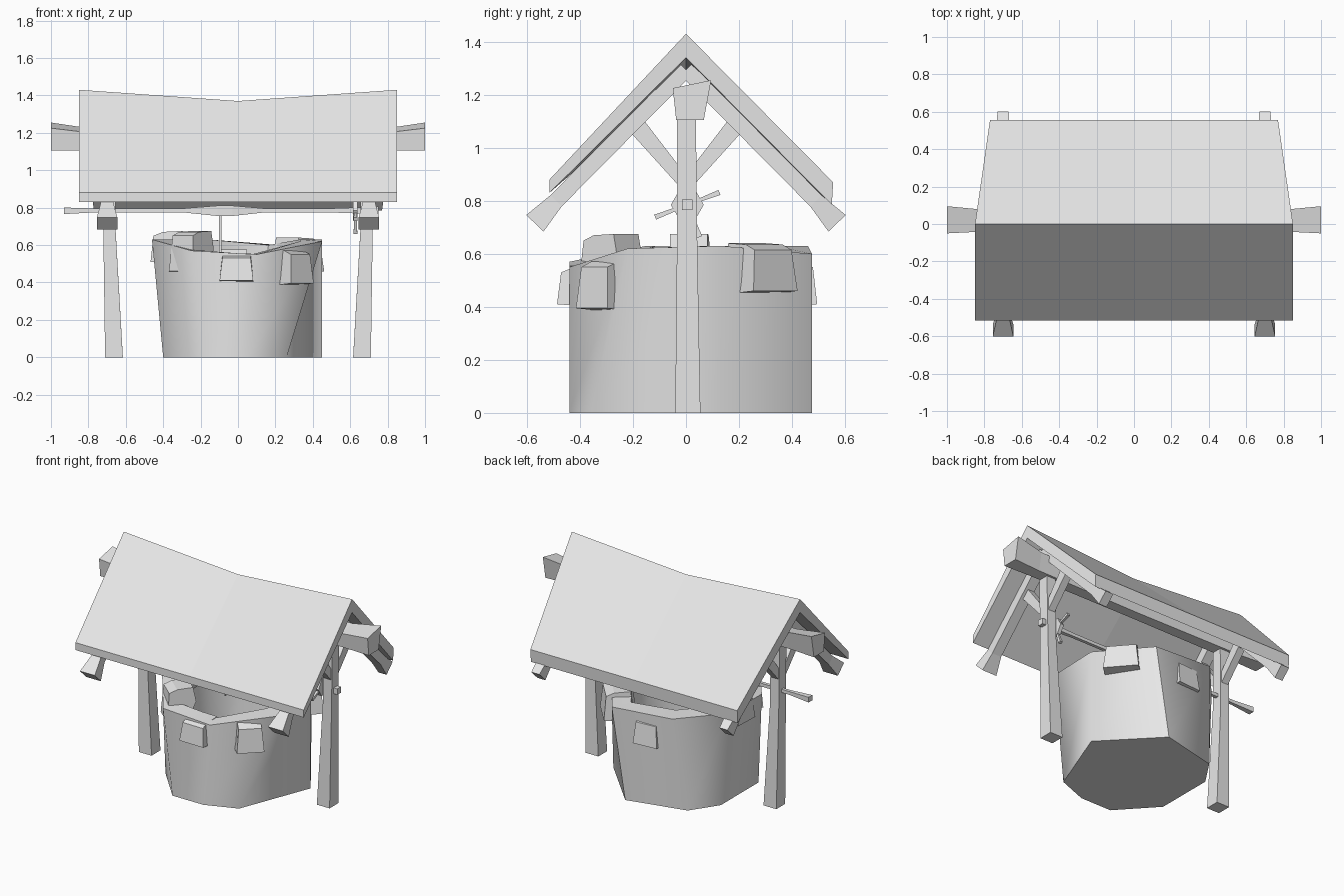
import bpy, bmesh, math
from mathutils import Vector

cube = bpy.data.objects.get("Cube")
if cube:
    bpy.data.objects.remove(cube, do_unlink=True)

grey = bpy.data.materials.new("light_grey")
grey.use_nodes = True
grey.diffuse_color = (0.8, 0.8, 0.8, 1)
grey.node_tree.nodes["Principled BSDF"].inputs["Base Color"].default_value = (0.8, 0.8, 0.8, 1)


def finish(name, bm, mirror=False):
    """Turn a bmesh into a named object, optionally mirrored to the other end."""
    bmesh.ops.recalc_face_normals(bm, faces=bm.faces)
    mesh = bpy.data.meshes.new(name)
    bm.to_mesh(mesh)
    bm.free()
    mesh.materials.append(grey)
    obj = bpy.data.objects.new(name, mesh)
    bpy.context.collection.objects.link(obj)
    if mirror:
        obj.modifiers.new("mirror", 'MIRROR')
    return obj


def loft(name, rings, mirror=False):
    """Skin a row of closed rings and cap both ends."""
    bm = bmesh.new()
    rows = [[bm.verts.new(p) for p in ring] for ring in rings]
    n = len(rows[0])
    for a, b in zip(rows, rows[1:]):
        for i in range(n):
            j = (i + 1) % n
            bm.faces.new((a[i], a[j], b[j], b[i]))
    bm.faces.new(rows[0])
    bm.faces.new(rows[-1])
    return finish(name, bm, mirror)


def beam(name, stations, side, mirror=False):
    """Square timber through stations of (centre, width, height)."""
    axis = (Vector(stations[-1][0]) - Vector(stations[0][0])).normalized()
    u = Vector(side)
    v = axis.cross(u).normalized()
    rings = []
    for c, w, h in stations:
        rings.append([Vector(c) + u * (w / 2 * a) + v * (h / 2 * b)
                      for a, b in ((-1, -1), (1, -1), (1, 1), (-1, 1))])
    return loft(name, rings, mirror)


X, Y = (1, 0, 0), (0, 1, 0)

# Roof: folded slab with a sagging ridge and a narrower back eave
rings = []
for s, sag in ((-1, 0), (0, 0.06), (1, 0)):
    front, back = 0.85 * s, 0.77 * s
    rings.append([(front, -0.515, 0.88), (front, 0, 1.43 - sag), (back, 0.555, 0.87),
                  (back, 0.55, 0.785), (front, 0, 1.34 - sag), (front, -0.515, 0.83)])
loft("roof", rings)

# Timber frame
beam("post", [((0.663, 0.007, 0), 0.095, 0.095), ((0.688, 0.004, 0.7), 0.065, 0.075),
              ((0.69, 0.002, 1.15), 0.07, 0.07)], X, True)
for label, s in (("front", -1), ("back", 1)):
    foot = 0.11 if s < 0 else 0.06
    beam(label + "_rafter", [((0.7, 0.57 * s, 0.715), foot, 0.09),
                             ((0.7, 0.49 * s, 0.8), 0.07, 0.06),
                             ((0.7, 0, 1.295), 0.07, 0.06)], X, True)
    beam(label + "_brace", [((0.69, 0.0, 0.86), 0.05, 0.045),
                            ((0.69, 0.2 * s, 1.1), 0.05, 0.07)], X, True)

# Ridge beam with flared, slanted ends
ridge = []
for x, f in ((-1, 1), (-0.8, 0.8), (0, 0.7), (0.8, 0.8), (1, 1)):
    ridge.append([(x, -0.037 * f, 1.105), (x, 0.067 * f, 1.105),
                  (x, 0.095 * f, 1.105 + 0.15 * f), (x, -0.05 * f, 1.105 + 0.12 * f)])
loft("ridge_beam", ridge)

# Winding rod with handle end, wound rope and hanging rope
beam("winding_rod", [((-0.93, 0.005, 0.783), 0.04, 0.035), ((-0.78, 0.005, 0.785), 0.022, 0.022),
                     ((0.5, 0.005, 0.785), 0.022, 0.022), ((0.75, 0.005, 0.785), 0.04, 0.04)], Y)
beam("wound_rope", [((-0.28, 0.005, 0.785), 0.024, 0.024), ((-0.11, 0.005, 0.783), 0.055, 0.055),
                    ((-0.03, 0.005, 0.783), 0.055, 0.055), ((0.13, 0.005, 0.785), 0.024, 0.024)], Y)
beam("hanging_rope", [((-0.095, 0, 0.53), 0.013, 0.013), ((-0.095, 0, 0.78), 0.013, 0.013)], X)

# Crank wheel: six-sided hub with four spokes
hub = [[(x, 0.005 + 0.062 * math.cos(i * math.pi / 3), 0.785 + 0.062 * math.sin(i * math.pi / 3))
        for i in range(6)] for x in (0.615, 0.64)]
loft("wheel_hub", hub)
for i in range(4):
    a = math.radians(21 + 90 * i)
    dy, dz = math.cos(a), math.sin(a)
    beam("wheel_spoke", [((0.628, 0.005 + r * dy, 0.785 + r * dz), w, w)
                         for r, w in ((0.03, 0.012), (0.13, 0.02))], X)

# Well wall: uneven barrel, open at the top
base = [(0.45, 0.13), (0.12, 0.475), (-0.28, 0.38), (-0.4, 0.2),
        (-0.4, -0.2), (-0.18, -0.44), (0.05, -0.44), (0.26, -0.36)]
rim = [(0.45, 0.13, 0.63), (0.22, 0.475, 0.6), (-0.22, 0.46, 0.63), (-0.45, 0.2, 0.63),
       (-0.46, -0.15, 0.63), (-0.25, -0.44, 0.57), (0.1, -0.44, 0.55), (0.45, -0.22, 0.62)]
wall = loft("well_wall", [[(x, y, 0) for x, y in base], rim,
                          [(x * 0.74, y * 0.74, z) for x, y, z in rim],
                          [(x * 0.72, y * 0.72, 0.08) for x, y in base]])
bpy.ops.object.select_all(action='DESELECT')
wall.select_set(True)
bpy.context.view_layer.objects.active = wall
bpy.ops.object.shade_smooth_by_angle(angle=math.radians(52))

# Rim stones: wedges hooked over the wall (angle, width, bottom, top, reach)
stones = [(-91, 0.18, 0.4, 0.55, 0.48), (-46, 0.17, 0.385, 0.57, 0.49),
          (41, 0.22, 0.45, 0.635, 0.51), (94, 0.17, 0.4, 0.57, 0.485),
          (-131, 0.17, 0.45, 0.67, 0.46), (178, 0.17, 0.5, 0.67, 0.46)]
for angle, width, low, top, reach in stones:
    a = math.radians(angle)
    out = Vector((math.cos(a), math.sin(a), 0))
    side = Vector((-math.sin(a), math.cos(a), 0))
    profile = [(reach - 0.12, low), (reach + 0.005, low + 0.01), (reach - 0.01, top - 0.02),
               (reach - 0.06, top), (reach - 0.16, top + 0.005), (reach - 0.18, top - 0.09)]
    rings = [[out * r + side * (s * width * (0.5 if z < top - 0.1 else 0.42)) + Vector((0, 0, z))
              for r, z in profile] for s in (-1, 1)]
    loft("rim_stone", rings)
